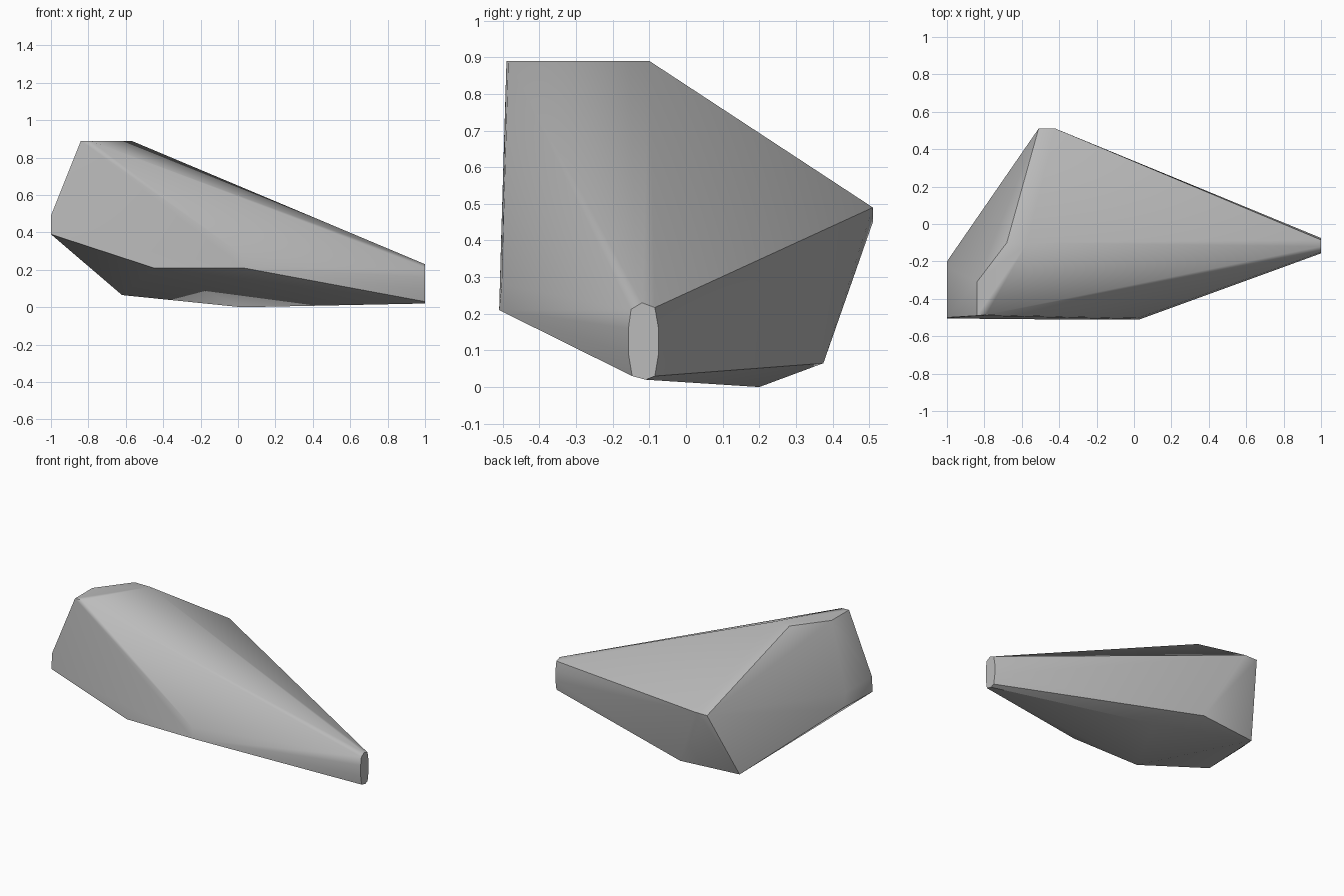
import bpy
import bmesh
import math

cube = bpy.data.objects.get("Cube")
if cube:
    bpy.data.objects.remove(cube, do_unlink=True)

# Stone colour
stone = bpy.data.materials.new("stone grey")
stone.use_nodes = True
grey = (0.5, 0.5, 0.5, 1.0)
stone.diffuse_color = grey
stone.node_tree.nodes["Principled BSDF"].inputs["Base Color"].default_value = grey

# Corners of each cut plane of the stone
crown = [(x, y, 0.89) for x, y in
         ((-0.84, -0.31), (-0.84, -0.49), (-0.79, -0.485), (-0.57, -0.10), (-0.68, -0.10))]
blunt_end = [(-1, y, z) for y, z in
             ((-0.505, 0.39), (-0.50, 0.49), (-0.23, 0.49), (-0.20, 0.40))]
front_corners = [(-0.45, -0.51, 0.21), (0.03, -0.51, 0.21), (0.02, -0.503, 0.28)]
back_corners = [(-0.51, 0.51, 0.49), (-0.42, 0.51, 0.49), (-0.48, 0.51, 0.45)]
base = [(-0.62, 0.33, 0.065), (-0.22, 0.375, 0.065), (0.02, 0.20, 0.0)]
tip = [(1, y, z) for y, z in
       ((-0.12, 0.23), (-0.15, 0.212), (-0.157, 0.16), (-0.157, 0.09), (-0.147, 0.03),
        (-0.11, 0.02), (-0.085, 0.03), (-0.075, 0.09), (-0.075, 0.16), (-0.085, 0.217))]

# Faceted stone wrapped around the corners
bm = bmesh.new()
for corner in crown + blunt_end + front_corners + back_corners + base + tip:
    bm.verts.new(corner)
hull = bmesh.ops.convex_hull(bm, input=bm.verts[:])
loose = [v for v in bm.verts if not v.link_faces]
bmesh.ops.delete(bm, geom=loose, context='VERTS')
bmesh.ops.dissolve_limit(bm, angle_limit=math.radians(1), verts=bm.verts[:], edges=bm.edges[:])
bmesh.ops.recalc_face_normals(bm, faces=bm.faces[:])

mesh = bpy.data.meshes.new("rock")
bm.to_mesh(mesh)
bm.free()
mesh.materials.append(stone)
rock = bpy.data.objects.new("rock", mesh)
bpy.context.collection.objects.link(rock)

# Soften shallow creases, keep the cut edges crisp
bpy.ops.object.select_all(action='DESELECT')
rock.select_set(True)
bpy.context.view_layer.objects.active = rock
bpy.ops.object.shade_smooth_by_angle(angle=math.radians(35))
